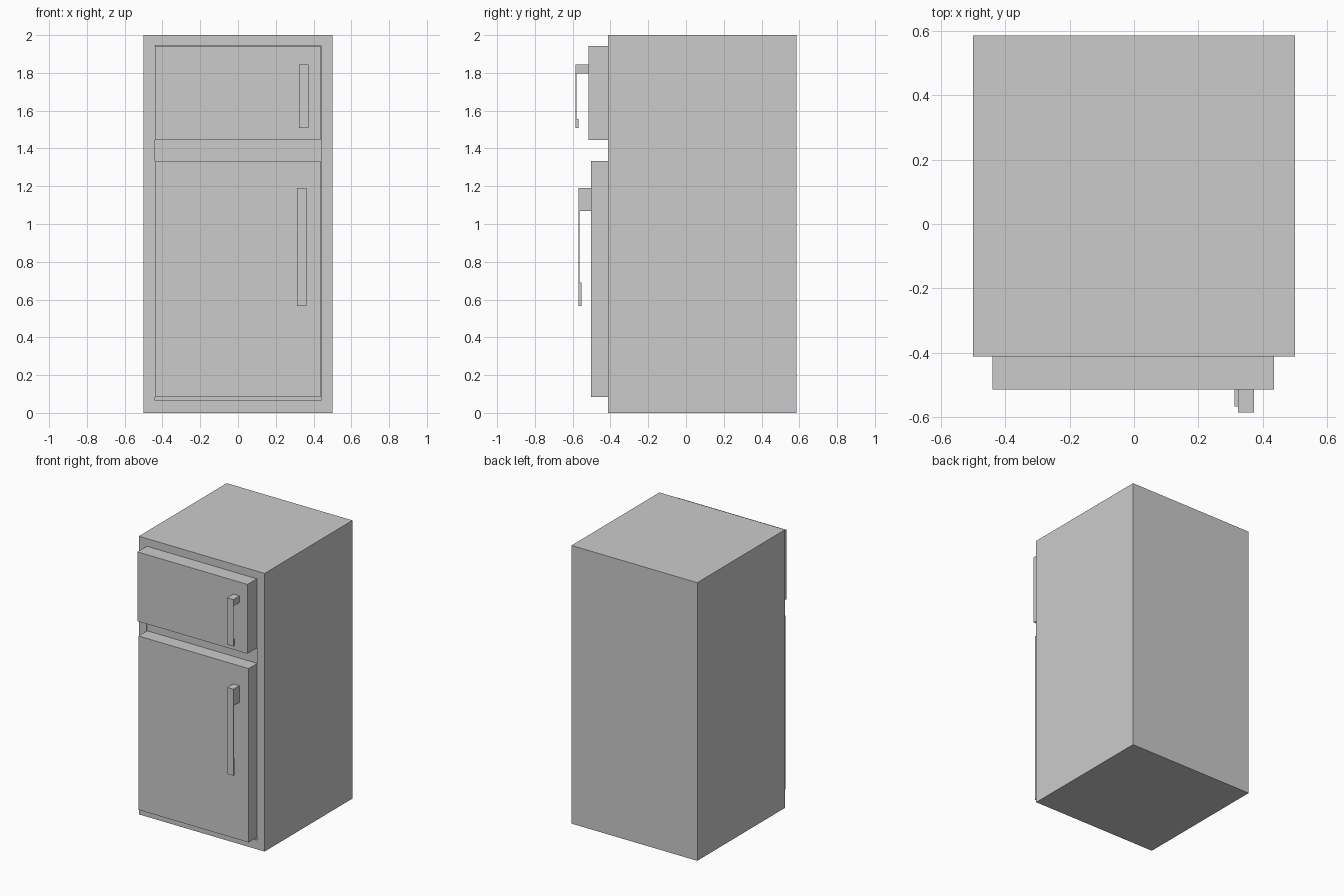
import bpy, bmesh

if "Cube" in bpy.data.objects:
    bpy.data.objects.remove(bpy.data.objects["Cube"])


def extrude_profile(name, profile, axis, start, end):
    """Prism from a 2D profile: axis 'x' takes (y, z) points, axis 'y' takes (x, z)."""
    bm = bmesh.new()
    place = (lambda p: (start, *p)) if axis == 'x' else (lambda p: (p[0], start, p[1]))
    face = bm.faces.new([bm.verts.new(place(p)) for p in profile])
    out = bmesh.ops.extrude_face_region(bm, geom=[face])
    d = end - start
    bmesh.ops.translate(bm, vec=(d, 0, 0) if axis == 'x' else (0, d, 0),
                        verts=[g for g in out['geom'] if isinstance(g, bmesh.types.BMVert)])
    bmesh.ops.recalc_face_normals(bm, faces=bm.faces[:])
    mesh = bpy.data.meshes.new(name)
    bm.to_mesh(mesh)
    bm.free()
    obj = bpy.data.objects.new(name, mesh)
    bpy.context.collection.objects.link(obj)
    return obj


def box(name, x0, x1, y0, y1, z0, z1):
    return extrude_profile(name, [(x0, z0), (x1, z0), (x1, z1), (x0, z1)], 'y', y0, y1)


def handle(name, x0, x1, front, door, z0, low, high, z1, tip):
    # thin bar with a full bracket at the top and a short grip at the bottom
    bar = front + 0.005
    extrude_profile(name, [(front, z0), (tip, z0), (tip, low), (bar, low),
                           (bar, high), (door, high), (door, z1), (front, z1)], 'x', x0, x1)


FRONT, BACK, RECESS = -0.412, 0.586, -0.404

# cabinet with a shallow inset front panel
cabinet = box("cabinet", -0.5, 0.5, FRONT, BACK, 0, 2)
bm = bmesh.new()
bm.from_mesh(cabinet.data)
bm.faces.ensure_lookup_table()
panel = min(bm.faces, key=lambda f: f.calc_center_median().y)
bmesh.ops.inset_region(bm, faces=[panel], thickness=0.06)
for v in panel.verts:
    v.co.x = 0.44 if v.co.x > 0 else -0.44
    v.co.z = 1.945 if v.co.z > 1 else 0.065
out = bmesh.ops.extrude_discrete_faces(bm, faces=[panel])
bmesh.ops.translate(bm, vec=(0, RECESS - FRONT, 0), verts=out['faces'][0].verts[:])
bm.to_mesh(cabinet.data)
bm.free()

# doors
box("freezer_door", -0.44, 0.436, -0.515, RECESS, 1.445, 1.943)
box("fridge_door", -0.44, 0.436, -0.502, RECESS, 0.083, 1.333)

# handles
handle("freezer_handle", 0.323, 0.373, -0.586, -0.515, 1.508, 1.555, 1.797, 1.844, -0.569)
handle("fridge_handle", 0.313, 0.362, -0.568, -0.502, 0.567, 0.69, 1.07, 1.19, -0.554)
